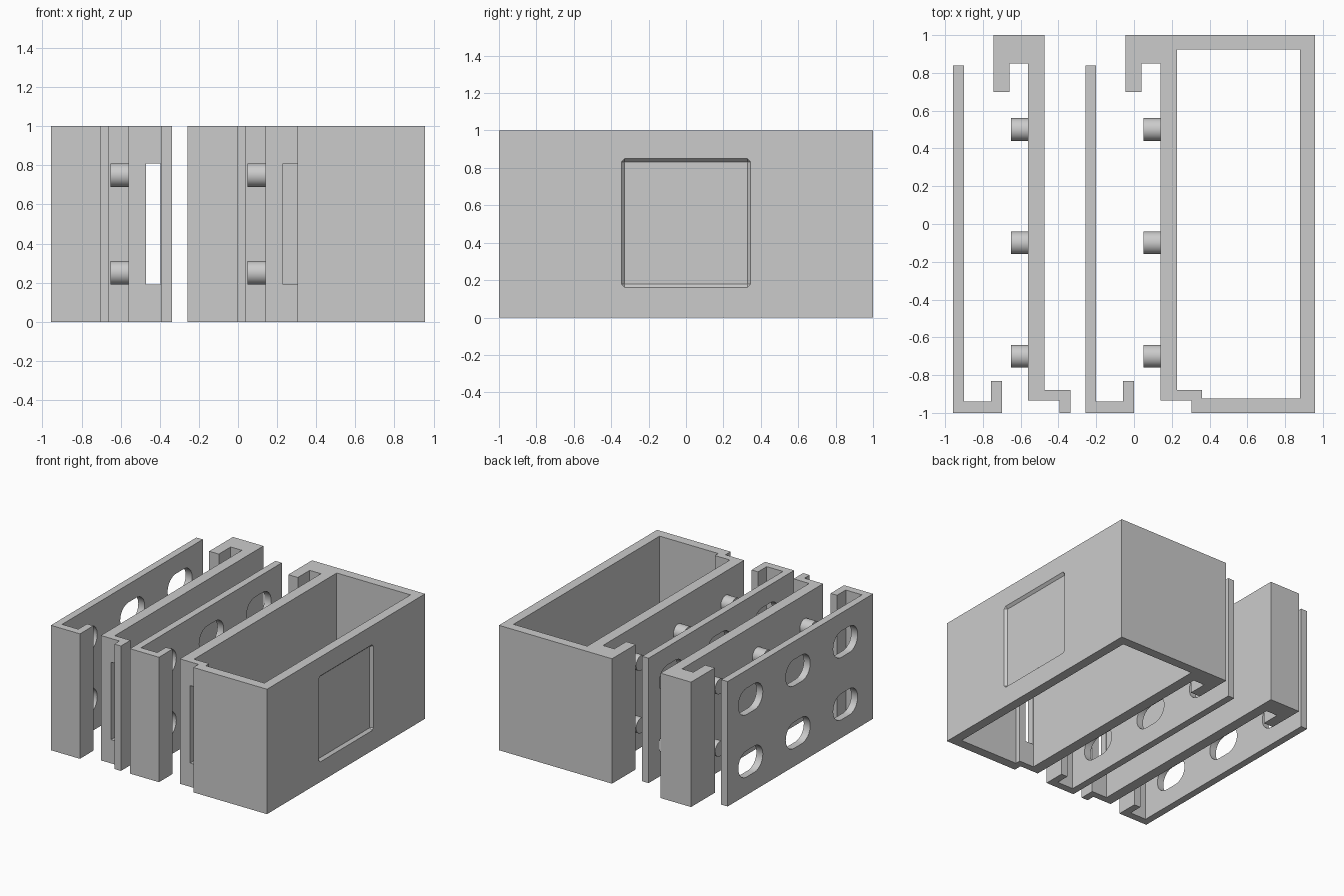
import bpy, bmesh, math
from mathutils import Vector

cube = bpy.data.objects.get("Cube")
if cube:
    bpy.data.objects.remove(cube, do_unlink=True)

grey = bpy.data.materials.new("plain grey")
grey.use_nodes = True
grey.diffuse_color = (0.6, 0.6, 0.6, 1)
grey.node_tree.nodes["Principled BSDF"].inputs["Base Color"].default_value = (0.6, 0.6, 0.6, 1)


def finish(name, bm):
    bmesh.ops.recalc_face_normals(bm, faces=bm.faces)
    mesh = bpy.data.meshes.new(name)
    bm.to_mesh(mesh)
    bm.free()
    mesh.materials.append(grey)
    obj = bpy.data.objects.new(name, mesh)
    bpy.context.collection.objects.link(obj)
    return obj


def prism(name, profile, low, high, axis="z", shift=0.0):
    """Extrude a profile along z (points are x, y) or along x (points are y, z)."""
    bm = bmesh.new()
    if axis == "z":
        verts = [bm.verts.new((a + shift, b, low)) for a, b in profile]
        step = Vector((0, 0, high - low))
    else:
        verts = [bm.verts.new((low + shift, a, b)) for a, b in profile]
        step = Vector((high - low, 0, 0))
    face = bm.faces.new(verts)
    ext = bmesh.ops.extrude_face_region(bm, geom=[face], use_keep_orig=True)
    moved = [g for g in ext["geom"] if isinstance(g, bmesh.types.BMVert)]
    bmesh.ops.translate(bm, verts=moved, vec=step)
    return finish(name, bm)


def activate(obj):
    bpy.ops.object.select_all(action="DESELECT")
    obj.select_set(True)
    bpy.context.view_layer.objects.active = obj


def cut(obj, cutter):
    cutter.hide_render = True
    mod = obj.modifiers.new("cut", "BOOLEAN")
    mod.operation = "DIFFERENCE"
    mod.solver = "EXACT"
    mod.object = cutter
    activate(obj)
    bpy.ops.object.modifier_apply(modifier=mod.name)
    bpy.data.objects.remove(cutter, do_unlink=True)


def smooth(obj):
    activate(obj)
    bpy.ops.object.shade_smooth_by_angle(angle=math.radians(35))


def rect(x0, x1, y0, y1):
    return [(x0, y0), (x1, y0), (x1, y1), (x0, y1)]


def slot(cy, cz, r=0.105, half=0.05, n=16):
    pts = []
    for side, start in ((1, -90), (-1, 90)):
        for i in range(n + 1):
            a = math.radians(start + 180 * i / n)
            pts.append((cy + side * half + r * math.cos(a), cz + r * math.sin(a)))
    return pts


ROWS = (0.5, -0.1, -0.7)
LEVELS = (0.25, 0.75)
STEP = 0.70

# Slotted latch plates with a hooked foot
latch = [(-0.957, 0.84), (-0.957, -1), (-0.70, -1), (-0.70, -0.83),
         (-0.757, -0.83), (-0.757, -0.94), (-0.90, -0.94), (-0.90, 0.84)]
for name, shift in (("outer_slotted_plate", 0), ("inner_slotted_plate", STEP)):
    plate = prism(name, latch, 0, 1, shift=shift)
    for y in ROWS:
        for z in LEVELS:
            cut(plate, prism("slot_cutter", slot(y + 0.05, z), -1, -0.86, "x", shift))
    smooth(plate)

# Pegged wall with a hook at the back and a stepped foot
hook = [(-0.56, 0.85), (-0.66, 0.85), (-0.66, 0.70), (-0.745, 0.70), (-0.745, 1)]
foot = [(-0.475, 1), (-0.475, -0.88), (-0.337, -0.88), (-0.337, -1),
        (-0.395, -1), (-0.395, -0.935), (-0.56, -0.935)]
wall = prism("pegged_wall", hook + foot, 0, 1)
cut(wall, prism("window_cutter", rect(-0.47, -0.396, -0.97, -0.85), 0.19, 0.81))

# Open box sharing the same hook
outline = [(x + STEP, y) for x, y in hook] + [
    (0.957, 1), (0.957, -1), (0.305, -1), (0.305, -0.935), (0.14, -0.935)]
cavity = [(0.227, 0.925), (0.88, 0.925), (0.88, -0.923),
          (0.36, -0.923), (0.36, -0.88), (0.227, -0.88)]
box = prism("open_box", outline, 0, 1)
cut(box, prism("cavity_cutter", cavity, -0.1, 1.1))
cut(box, prism("window_cutter", rect(0.231, 0.304, -0.97, -0.85), 0.19, 0.81))

# Shallow bevelled panel on the box side
bm = bmesh.new()
for sy in (-1, 1):
    for sz in (-1, 1):
        y, z = sy * 0.328, 0.505 + sz * 0.326
        bm.verts.new((0.937, y, z))
        for x in (0.957, 0.99):
            bm.verts.new((x, y + sy * 0.018, z))
            bm.verts.new((x, y, z + sz * 0.018))
bmesh.ops.convex_hull(bm, input=bm.verts)
bmesh.ops.dissolve_limit(bm, angle_limit=0.01, verts=bm.verts, edges=bm.edges)
cut(box, finish("panel_cutter", bm))

# Round pegs on both walls
for label, x in (("wall", -0.605), ("box", -0.605 + STEP)):
    for i, y in enumerate(ROWS):
        for level, z in zip(("lower", "upper"), LEVELS):
            bpy.ops.mesh.primitive_cylinder_add(
                vertices=48, radius=0.06, depth=0.092,
                location=(x, y, z), rotation=(0, math.pi / 2, 0))
            peg = bpy.context.object
            peg.name = f"{label}_{level}_peg_{i + 1}"
            peg.data.materials.append(grey)
            smooth(peg)
